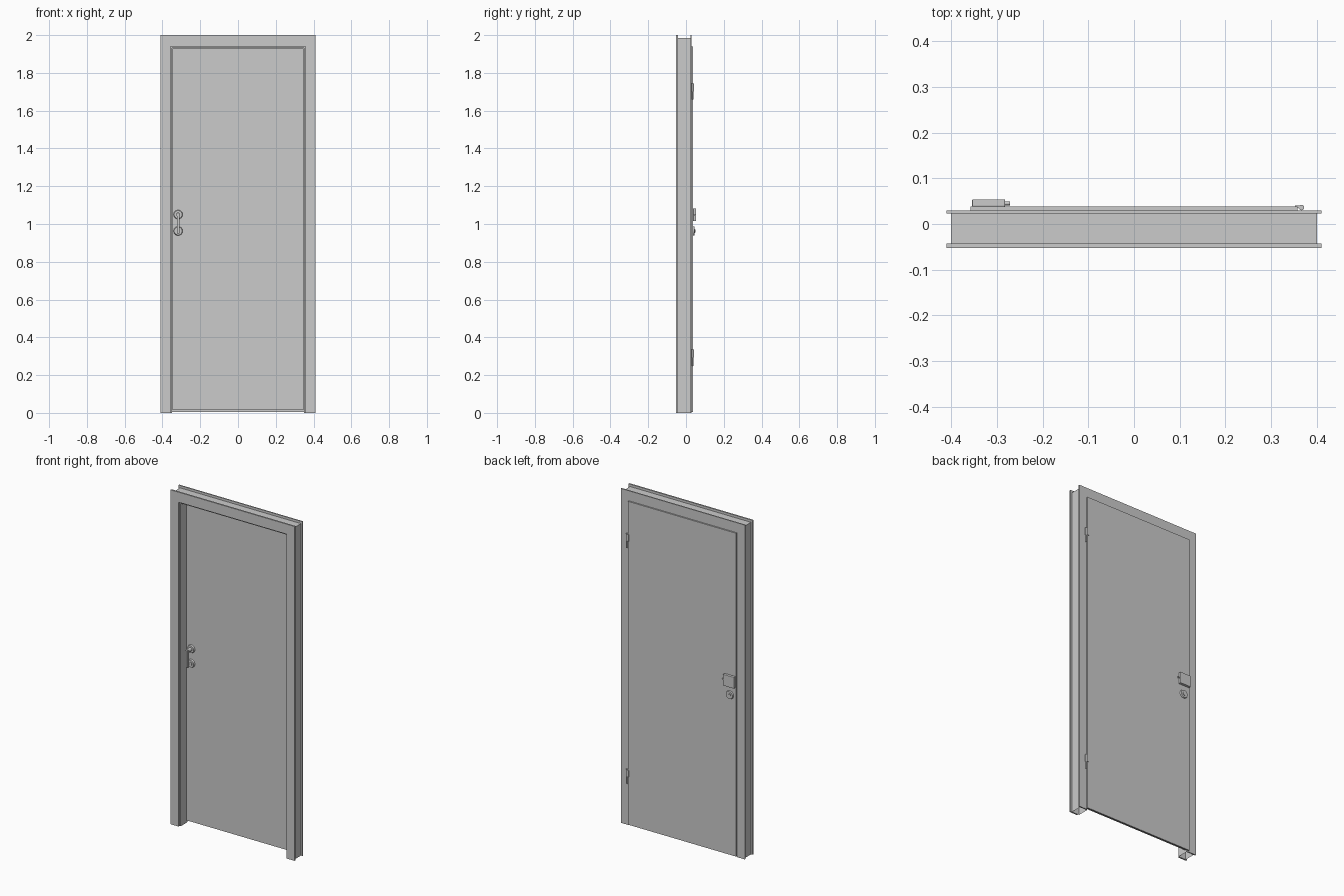
import bpy, bmesh
from mathutils import Matrix, Vector

cube = bpy.data.objects.get("Cube")
if cube:
    bpy.data.objects.remove(cube, do_unlink=True)

grey = bpy.data.materials.new("plain_grey")
grey.use_nodes = True
grey.diffuse_color = (0.6, 0.6, 0.6, 1)
grey.node_tree.nodes["Principled BSDF"].inputs["Base Color"].default_value = (0.6, 0.6, 0.6, 1)


def finish(name, bm, smooth=False):
    bmesh.ops.recalc_face_normals(bm, faces=bm.faces)
    mesh = bpy.data.meshes.new(name)
    bm.to_mesh(mesh)
    bm.free()
    mesh.materials.append(grey)
    ob = bpy.data.objects.new(name, mesh)
    bpy.context.scene.collection.objects.link(ob)
    if smooth:
        bpy.ops.object.select_all(action='DESELECT')
        ob.select_set(True)
        bpy.context.view_layer.objects.active = ob
        bpy.ops.object.shade_smooth_by_angle()
    return ob


def box(name, x, y, z, bevel=0):
    bm = bmesh.new()
    size = [b - a for a, b in (x, y, z)]
    mid = [(a + b) / 2 for a, b in (x, y, z)]
    bmesh.ops.create_cube(bm, size=1, matrix=Matrix.Translation(mid) @ Matrix.Diagonal((*size, 1)))
    if bevel:
        bmesh.ops.bevel(bm, geom=bm.edges[:], offset=bevel, segments=2, affect='EDGES', profile=0.5)
    return finish(name, bm)


def rod(name, start, end, radius, radius_end=None, sides=24):
    a, b = Vector(start), Vector(end)
    turn = (b - a).to_track_quat('Z', 'Y').to_matrix().to_4x4()
    bm = bmesh.new()
    bmesh.ops.create_cone(bm, cap_ends=True, segments=sides, radius1=radius,
                          radius2=radius_end or radius, depth=(b - a).length,
                          matrix=Matrix.Translation((a + b) / 2) @ turn)
    return finish(name, bm, True)


def portal(name, outer, top, inner, soffit, y0, y1, open_feet=False):
    """Upside-down U outline pushed through the wall depth."""
    bm = bmesh.new()
    outline = [(-outer, 0), (-outer, top), (outer, top), (outer, 0),
               (inner, 0), (inner, soffit), (-inner, soffit), (-inner, 0)]
    face = bm.faces.new([bm.verts.new((x, y0, z)) for x, z in outline])
    new = bmesh.ops.extrude_face_region(bm, geom=[face], use_keep_orig=True)["geom"]
    bmesh.ops.translate(bm, vec=(0, y1 - y0, 0), verts=[v for v in new if isinstance(v, bmesh.types.BMVert)])
    if open_feet:
        feet = [f for f in bm.faces if f.calc_center_median().z < 0.001]
        bmesh.ops.delete(bm, geom=feet, context='FACES_ONLY')
    return finish(name, bm)


# Hollow frame between a front and a back casing
portal("frame_channel", 0.40, 1.986, 0.35, 1.932, -0.043, 0.023, True)
portal("front_casing", 0.41, 2.0, 0.357, 1.94, -0.052, -0.043)
portal("back_casing", 0.41, 2.0, 0.357, 1.94, 0.023, 0.030)

# Rebated door leaf
box("door_core", (-0.348, 0.348), (0.012, 0.030), (0.015, 1.930))
box("door_back_panel", (-0.358, 0.358), (0.030, 0.038), (0.006, 1.940))

# Front lever and key rosette
hx, lever_z, key_z = -0.317, 1.05, 0.963
for name, z in (("lever", lever_z), ("key", key_z)):
    rod(name + "_rosette", (hx, 0.012, z), (hx, 0.004, z), 0.024, 0.021, 32)
rod("lever_neck", (hx, 0.004, lever_z), (hx, -0.026, lever_z), 0.011)
box("lever_grip", (hx - 0.007, hx + 0.007), (-0.032, -0.020), (0.95, lever_z + 0.01), 0.003)
rod("front_key_cylinder", (hx, 0.004, key_z), (hx, 0.0, key_z), 0.011)

# Back lock case with its latch knob, and the key rosette below
box("lock_case", (-0.354, -0.282), (0.038, 0.054), (1.015, 1.083), 0.002)
rod("latch_knob", (-0.282, 0.045, 1.049), (-0.271, 0.045, 1.049), 0.004)
rod("back_key_rosette", (hx, 0.038, key_z), (hx, 0.045, key_z), 0.025, 0.022, 32)
rod("back_key_cylinder", (hx, 0.045, key_z), (hx, 0.048, key_z), 0.011)
box("key_slot_bar", (hx - 0.002, hx + 0.002), (0.048, 0.049), (key_z - 0.007, key_z + 0.007))

# Hinges
for name, z in (("lower", 0.292), ("upper", 1.702)):
    x, y = 0.366, 0.036
    rod(name + "_hinge_knuckle", (x, y, z), (x, y, z + 0.043), 0.006)
    rod(name + "_hinge_pin", (x, y, z - 0.043), (x, y, z), 0.0045)
    box(name + "_hinge_plate", (x - 0.014, x), (0.036, 0.041), (z, z + 0.04))
